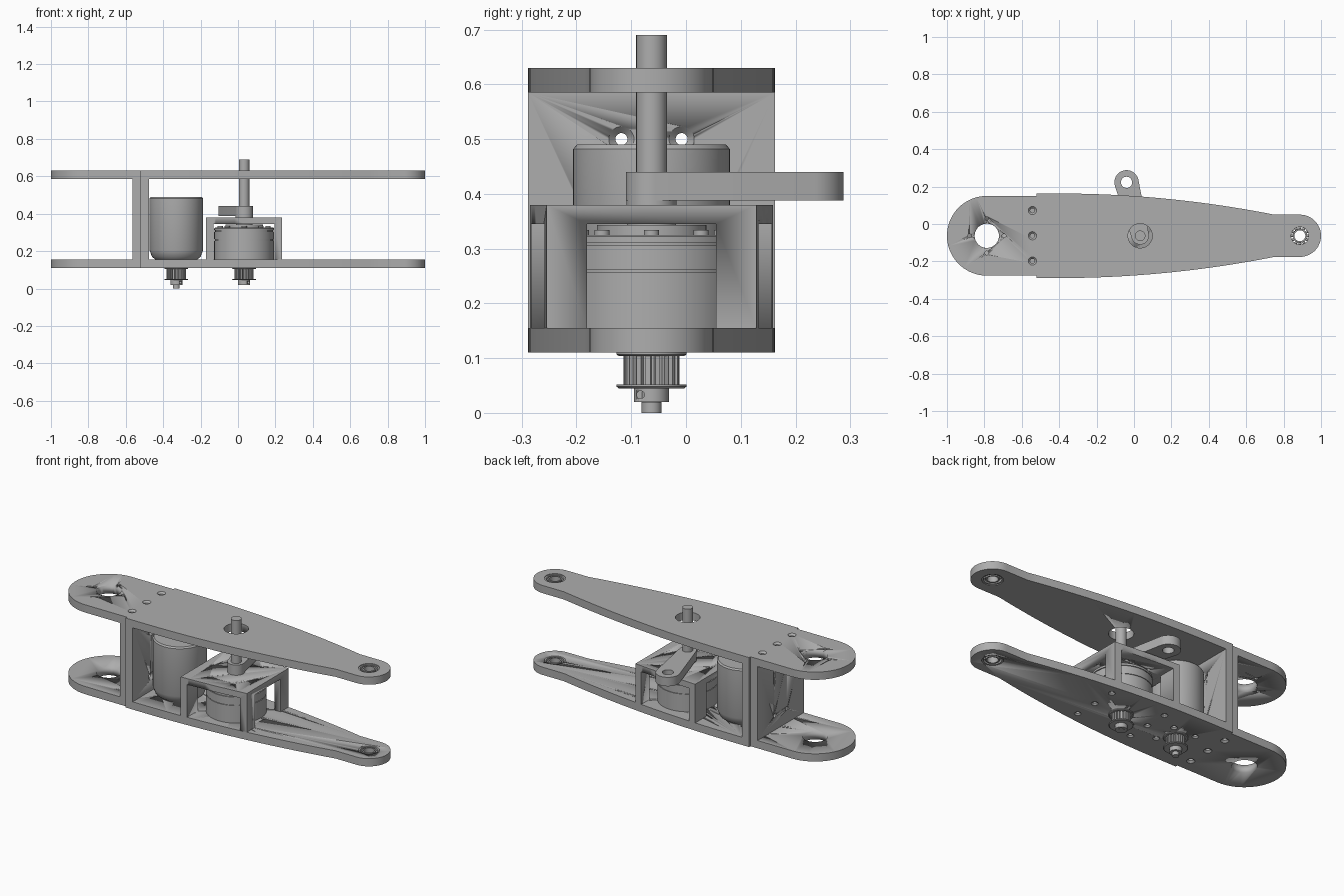
import bpy, bmesh
from math import pi, sin, cos, acos, atan2, hypot, radians
from mathutils import Matrix

if "Cube" in bpy.data.objects:
    bpy.data.objects.remove(bpy.data.objects["Cube"])

grey = bpy.data.materials.new("machined_grey")
grey.use_nodes = True
grey.diffuse_color = (0.42, 0.42, 0.42, 1)
grey.node_tree.nodes["Principled BSDF"].inputs["Base Color"].default_value = grey.diffuse_color

CY = -0.063                  # centre line of the whole arm
MOTOR_X, DRIVE_X = -0.33, 0.033
EYE_X, TIP_X, SPLIT = -0.787, 0.887, -0.52
LOW, HIGH = (0.11, 0.155), (0.585, 0.63)   # plate heights


def finish(name, bm, angle=30):
    bmesh.ops.recalc_face_normals(bm, faces=bm.faces)
    mesh = bpy.data.meshes.new(name)
    bm.to_mesh(mesh)
    bm.free()
    mesh.materials.append(grey)
    ob = bpy.data.objects.new(name, mesh)
    bpy.context.collection.objects.link(ob)
    bpy.ops.object.select_all(action="DESELECT")
    ob.select_set(True)
    bpy.context.view_layer.objects.active = ob
    bpy.ops.object.shade_smooth_by_angle(angle=radians(angle))
    return ob


def prism(name, pts, z0, z1):
    bm = bmesh.new()
    face = bm.faces.new([bm.verts.new((x, y, z0)) for x, y in pts])
    res = bmesh.ops.extrude_face_region(bm, geom=[face])
    top = [v for v in res["geom"] if isinstance(v, bmesh.types.BMVert)]
    bmesh.ops.translate(bm, verts=top, vec=(0, 0, z1 - z0))
    return finish(name, bm)


def box(name, x0, x1, y0, y1, z0, z1):
    return prism(name, [(x0, y0), (x1, y0), (x1, y1), (x0, y1)], z0, z1)


def add_lathe(bm, profile, place, segs=48, ring=False):
    """Spin an (r, z) profile and move it by the given matrix."""
    vs = [bm.verts.new((r, 0, z)) for r, z in profile]
    es = [bm.edges.new(p) for p in zip(vs, vs[1:])]
    if ring:
        es.append(bm.edges.new((vs[-1], vs[0])))
    old = set(bm.verts) - set(vs)
    bmesh.ops.spin(bm, geom=vs + es, cent=(0, 0, 0), axis=(0, 0, 1),
                   angle=2 * pi, steps=segs, use_merge=True)
    new = [v for v in bm.verts if v not in old]
    bmesh.ops.remove_doubles(bm, verts=new, dist=1e-5)
    new = [v for v in bm.verts if v not in old]
    bmesh.ops.transform(bm, matrix=place, verts=new)


def lathe(name, profile, x, y=CY, z=0, segs=48, ring=False):
    bm = bmesh.new()
    add_lathe(bm, profile, Matrix.Translation((x, y, z)), segs, ring)
    return finish(name, bm)


def cut(ob, cutter):
    mod = ob.modifiers.new("cut", "BOOLEAN")
    mod.operation, mod.solver, mod.object = "DIFFERENCE", "EXACT", cutter
    cutter.hide_render = True
    dg = bpy.context.evaluated_depsgraph_get()
    mesh = bpy.data.meshes.new_from_object(ob.evaluated_get(dg))
    ob.modifiers.clear()
    ob.data = mesh
    bpy.data.objects.remove(cutter)


def drill(ob, holes, z0, z1, sink=0, turn=Matrix.Identity(4)):
    """Drill holes (x, y, r) from z0 to z1; sink > 0 flares the top, < 0 the bottom."""
    bm = bmesh.new()
    a, b, e = z0 - 0.01, z1 + 0.01, abs(sink)
    for x, y, r in holes:
        prof = [(0, a), (r, a), (r, b), (0, b)]
        if sink > 0:
            prof = [(0, a), (r, a), (r, z1 - e), (r + e, z1), (r + e, b), (0, b)]
        elif sink < 0:
            prof = [(0, a), (r + e, a), (r + e, z0), (r, z0 + e), (r, b), (0, b)]
        add_lathe(bm, prof, turn @ Matrix.Translation((x, y, 0)), 32)
    cut(ob, finish("hole_cutter", bm))


def arc(cx, cy, r, a0, a1, n=24):
    return [(cx + r * cos(a0 + (a1 - a0) * i / n), cy + r * sin(a0 + (a1 - a0) * i / n))
            for i in range(n + 1)]


def half_width(x):
    """Half width of the tapered plate."""
    return 0.226 - 0.113 * (max(0, x + 0.4) / 1.15) ** 2


def tapered(x0, x1, n=24):
    xs = [x0 + (x1 - x0) * i / n for i in range(n + 1)]
    return ([(x, CY - half_width(x)) for x in xs],
            [(x, CY + half_width(x)) for x in reversed(xs)])


# Plates: a wide rounded tail and a tapered nose meeting at the wall
front_edge, back_edge = tapered(SPLIT, 0.75)
nose_outline = front_edge + arc(TIP_X, CY, 0.113, -pi / 2, pi / 2) + back_edge
tail_outline = arc(EYE_X, CY, 0.213, pi / 2, 3 * pi / 2, 36) + [(SPLIT, CY - 0.213), (SPLIT, CY + 0.213)]
wall_bolts = [(-0.543, CY + d, 0.012) for d in (-0.135, 0, 0.135)]
for level, (z0, z1) in (("lower", LOW), ("upper", HIGH)):
    upper = level == "upper"
    tail = prism(level + "_tail_plate", tail_outline, z0, z1)
    nose = prism(level + "_nose_plate", nose_outline, z0, z1)
    drill(tail, [(EYE_X, CY, 0.065)], z0, z1)
    drill(tail, wall_bolts, z0, z1, 0.01 if upper else -0.01)
    if upper:
        drill(tail, [(x, y, 0.01) for x, y in arc(EYE_X, CY, 0.092, 0, 1.5 * pi, 3)], z0, z1)
        drill(nose, [(DRIVE_X, CY, 0.065), (TIP_X, CY, 0.056)], z0, z1)
    else:
        drill(nose, [(TIP_X, CY, 0.056), (DRIVE_X, CY, 0.045), (MOTOR_X, CY, 0.045)], z0, z1)
        motor_bolts = arc(MOTOR_X, CY, 0.1, pi / 4, 7 * pi / 4, 3)
        frame_bolts = [(DRIVE_X + sx * 0.175, CY + sy * 0.135) for sx in (-1, 1) for sy in (-1, 0, 1)]
        drill(nose, [(x, y, 0.01) for x, y in motor_bolts + frame_bolts], z0, z1, -0.008)

    # Ball bearing in the nose tip
    za, zb = z0 + 0.004, z1 - 0.004
    for part, ri, ro in (("outer", 0.047, 0.056), ("inner", 0.029, 0.037)):
        lathe(f"{level}_bearing_{part}_race", [(ri, za), (ro, za), (ro, zb), (ri, zb)], TIP_X, ring=True)
    bm = bmesh.new()
    for x, y in arc(TIP_X, CY, 0.042, 0, 2 * pi, 12)[:-1]:
        bmesh.ops.create_uvsphere(bm, u_segments=12, v_segments=8, radius=0.008,
                                  matrix=Matrix.Translation((x, y, (z0 + z1) / 2)))
    finish(level + "_bearing_balls", bm, 60)

# Double wall between the plates, bolted together
to_x = Matrix.Rotation(pi / 2, 4, "Y")     # local z -> +x, local x -> -z
for name, x0, x1, w, sink in (("tail_wall", -0.565, SPLIT, 0.213, 0),
                              ("nose_wall", SPLIT, -0.475, 0.226, 0.012)):
    wall = box(name, x0, x1, CY - w, CY + w, LOW[1], HIGH[0])
    spots = [(-z, CY + d, 0.011) for z in (0.5, 0.24) for d in (-0.055, 0.055)]
    drill(wall, spots, x0, x1, sink, to_x)

# Motor
lathe("motor", [(0, 0.155), (0.112, 0.155), (0.13, 0.17), (0.143, 0.205),
                (0.143, 0.482), (0.136, 0.49), (0, 0.49)], MOTOR_X, segs=64)

# Belt pulleys under the lower plate
for name, x in (("motor_pulley", MOTOR_X), ("drive_pulley", DRIVE_X)):
    teeth = []
    for i in range(18):
        for t, r in ((0, 0.043), (0.3, 0.043), (0.4, 0.051), (0.9, 0.051)):
            a = 2 * pi * (i + t) / 18
            teeth.append((x + r * cos(a), CY + r * sin(a)))
    prism(name + "_teeth", teeth, 0.05, 0.106)
    for side, z in (("top", 0.104), ("bottom", 0.045)):
        lathe(f"{name}_{side}_flange", [(0, z), (0.06, z), (0.064, z + 0.003),
                                        (0.064, z + 0.007), (0, z + 0.007)], x)
    hub = lathe(name + "_hub", [(0, 0.02), (0.032, 0.02), (0.032, 0.046), (0, 0.046)], x)
    drill(hub, [(-0.033, CY - 0.02, 0.007)], x + 0.015, x + 0.05, 0, to_x)
    end = 0 if x == MOTOR_X else 0.018
    lathe(name + "_shaft", [(0, end), (0.018, end), (0.018, 0.16), (0, 0.16)], x, segs=32)

# Gearbox drum with grooves and a raised ring on top
lathe("gearbox_drum", [(0, 0.155), (0.16, 0.155), (0.16, 0.257), (0.156, 0.257), (0.156, 0.261),
                       (0.16, 0.261), (0.16, 0.306), (0.155, 0.306), (0.155, 0.31), (0.16, 0.31),
                       (0.16, 0.322), (0.157, 0.325), (0, 0.325)], DRIVE_X, segs=64)
lathe("gearbox_ring", [(0.065, 0.324), (0.1, 0.324), (0.1, 0.343), (0.065, 0.343)], DRIVE_X, ring=True)
lathe("gearbox_core", [(0, 0.324), (0.045, 0.324), (0.045, 0.35), (0, 0.35)], DRIVE_X)
for i, (x, y) in enumerate(arc(DRIVE_X, CY, 0.128, 0, 2 * pi, 8)[:-1]):
    lathe(f"gearbox_screw_{i + 1}", [(0, 0.324), (0.014, 0.324), (0.014, 0.334), (0, 0.334)], x, y, segs=16)

# Bracket over the gearbox, its sides flush with the plate edges
front_edge, back_edge = tapered(-0.17, 0.235, 8)
bracket = prism("gearbox_bracket", front_edge + back_edge, LOW[1], 0.38)
cut(bracket, box("front_opening", -0.13, 0.195, -0.5, 0.5, 0.1, 0.345))
cut(bracket, box("side_opening", -0.3, 0.4, CY - 0.118, CY + 0.118, 0.1, 0.345))
drill(bracket, [(x, y, 0.009) for x, y in arc(DRIVE_X, CY, 0.15, 0, 2 * pi, 6)[:-1]], 0.345, 0.38)

# Output shaft and crank
lathe("output_shaft", [(0, 0.33), (0.028, 0.33), (0.028, 0.69), (0, 0.69)], DRIVE_X)
lathe("crank_hub", [(0, 0.375), (0.046, 0.375), (0.046, 0.44), (0, 0.44)], DRIVE_X)
ex, ey, r_hub, r_end = -0.04, 0.223, 0.047, 0.065
heading = atan2(ey - CY, ex - DRIVE_X)
phi = acos((r_hub - r_end) / hypot(ey - CY, ex - DRIVE_X))
crank = prism("crank_arm", arc(ex, ey, r_end, heading - phi, heading + phi)
              + arc(DRIVE_X, CY, r_hub, heading + phi, heading + 2 * pi - phi), 0.388, 0.44)
drill(crank, [(ex, ey, 0.03)], 0.388, 0.44)
